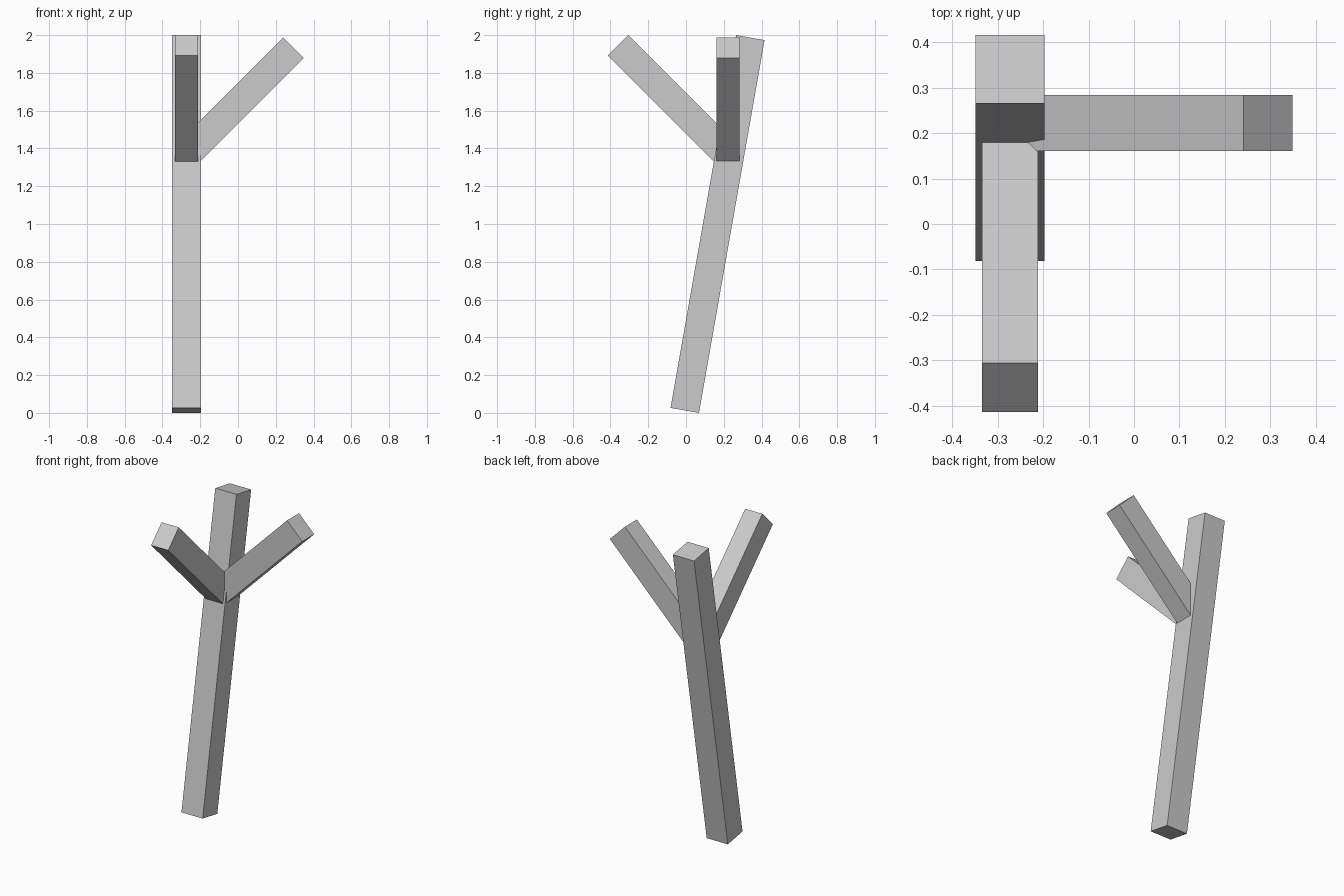
import bpy
from mathutils import Vector

if "Cube" in bpy.data.objects:
    bpy.data.objects.remove(bpy.data.objects["Cube"])


def beam(name, start, end, side, width, depth):
    """Square-cut beam from start to end; width runs along the side axis."""
    a, b, x = Vector(start), Vector(end), Vector(side)
    z = (b - a).normalized()
    y = z.cross(x)
    bpy.ops.mesh.primitive_cube_add(size=1)
    ob = bpy.context.object
    ob.name = name
    size = (width, depth, (b - a).length)
    mid = (a + b) / 2
    for v in ob.data.vertices:
        v.co = mid + x * v.co.x * size[0] + y * v.co.y * size[1] + z * v.co.z * size[2]
    return ob


PX = -0.273  # post centre line

# Leaning post, tilted 10 degrees backwards
beam("post", (PX, -0.0065, 0.0133), (PX, 0.3405, 1.9867), (1, 0, 0), 0.152, 0.153)

# Two braces rising at 45 degrees from inside the post
beam("side_brace", (PX, 0.2225, 1.366), (0.2945, 0.2225, 1.9335), (0, 1, 0), 0.123, 0.153)
beam("front_brace", (PX, 0.23, 1.356), (PX, -0.36, 1.946), (1, 0, 0), 0.123, 0.153)
